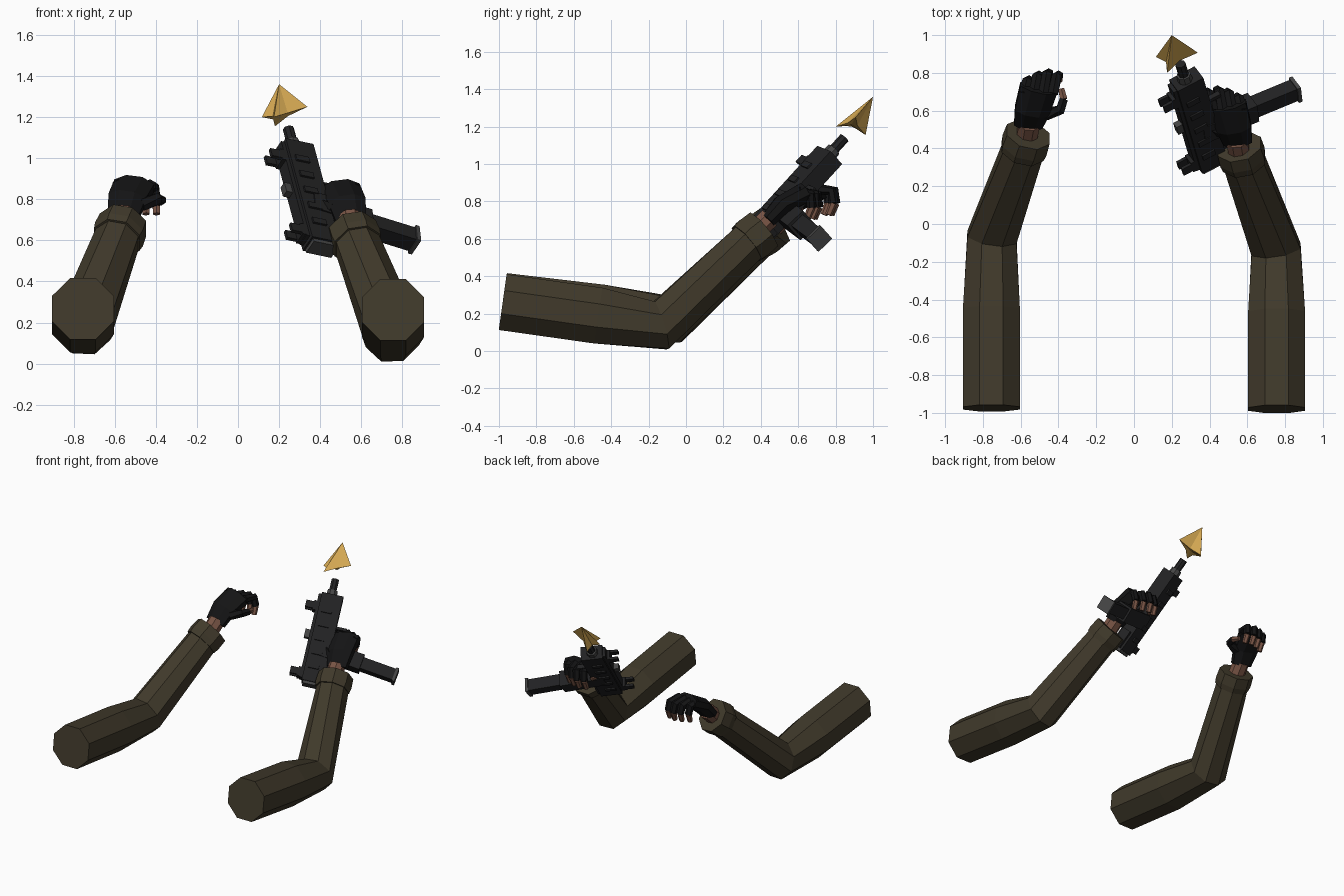
import bpy, bmesh, math
from mathutils import Vector as V

if "Cube" in bpy.data.objects:
    bpy.data.objects.remove(bpy.data.objects["Cube"])


def material(name, rgb):
    m = bpy.data.materials.new(name)
    m.diffuse_color = (*rgb, 1)
    m.use_nodes = True
    m.node_tree.nodes["Principled BSDF"].inputs["Base Color"].default_value = m.diffuse_color
    return m


OLIVE = material("olive cloth", (0.052, 0.042, 0.024))
GLOVE = material("black glove", (0.007, 0.007, 0.0075))
SKIN = material("skin", (0.19, 0.09, 0.06))
METAL = material("dark metal", (0.016, 0.016, 0.017))
GREY = material("worn grey metal", (0.06, 0.06, 0.06))
GOLD = material("flash gold", (0.66, 0.39, 0.085))


def finish(name, bm, mat):
    bmesh.ops.recalc_face_normals(bm, faces=bm.faces)
    me = bpy.data.meshes.new(name)
    bm.to_mesh(me)
    bm.free()
    me.materials.append(mat)
    ob = bpy.data.objects.new(name, me)
    bpy.context.collection.objects.link(ob)
    return ob


def tube(name, pts, radii, mat, sides=8, axis=(1, 0, 0), flat=1.0):
    """Capped faceted tube; rings are mitred at the bends."""
    pts = [V(p) for p in pts]
    bm = bmesh.new()
    rings = []
    for i, p in enumerate(pts):
        n = V((0, 0, 0))
        if i > 0:
            n += (p - pts[i - 1]).normalized()
        if i < len(pts) - 1:
            n += (pts[i + 1] - p).normalized()
        n.normalize()
        u = V(axis)
        u = (u - n * u.dot(n)).normalized()
        v = n.cross(u)
        ring = []
        for k in range(sides):
            a = 2 * math.pi * (k + 0.5) / sides
            ring.append(bm.verts.new(p + radii[i] * (math.cos(a) * u + flat * math.sin(a) * v)))
        rings.append(ring)
    for a, b in zip(rings, rings[1:]):
        for k in range(sides):
            j = (k + 1) % sides
            bm.faces.new((a[k], a[j], b[j], b[k]))
    bm.faces.new(rings[0])
    bm.faces.new(rings[-1])
    return finish(name, bm, mat)


# Sleeves: shoulder, upper arm, elbow, wrist, plus a rolled cuff
def sleeve(side, shoulder, mid, elbow, cuff0, cuff1):
    c0, c1 = V(cuff0), V(cuff1)
    tube(side + "_sleeve", [shoulder, mid, elbow, c0.lerp(c1, 0.3)],
         [0.163, 0.163, 0.142, 0.115], OLIVE)
    tube(side + "_cuff", [c0, c0.lerp(c1, 0.35), c1], [0.124, 0.13, 0.126], OLIVE)


sleeve("left", (-0.755, -0.975, 0.267), (-0.755, -0.45, 0.205),
       (-0.752, -0.07, 0.172), (-0.59, 0.385, 0.605), (-0.56, 0.475, 0.675))
sleeve("right", (0.755, -0.98, 0.262), (0.755, -0.47, 0.19),
       (0.752, -0.135, 0.137), (0.583, 0.325, 0.575), (0.557, 0.41, 0.645))


# Gloved hands with bare fingertips, the right mirrored from the left
def hand(side, place):
    def part(name, pts, radii, mat, **kw):
        tube(side + "_" + name, [place(p) for p in pts], radii, mat, **kw)

    part("wrist", [(-0.57, 0.45, 0.65), (-0.555, 0.535, 0.73)], [0.06, 0.06], SKIN)
    part("palm", [(-0.56, 0.525, 0.715), (-0.54, 0.60, 0.80), (-0.505, 0.72, 0.865)],
         [0.082, 0.1, 0.108], GLOVE, flat=0.55)
    for i in range(4):
        x = -0.585 + 0.052 * i
        y = (-0.025, 0.0, 0.012, 0.0)[i]
        bend = (x + 0.03, 0.787 + y, 0.79)
        part(f"finger_{i + 1}", [(x, 0.69, 0.868), (x + 0.02, 0.78 + y, 0.855), bend],
             [0.03, 0.029, 0.026], GLOVE, sides=6)
        part(f"fingertip_{i + 1}", [bend, (x + 0.033, 0.762 + y, 0.728)],
             [0.022, 0.019], SKIN, sides=6)
    part("thumb", [(-0.47, 0.58, 0.775), (-0.39, 0.605, 0.80), (-0.372, 0.66, 0.795)],
         [0.034, 0.03, 0.025], GLOVE, sides=6)
    part("thumb_tip", [(-0.372, 0.66, 0.795), (-0.385, 0.715, 0.785)],
         [0.022, 0.018], SKIN, sides=6)


hand("left", lambda p: V(p))
hand("right", lambda p: V((-p[0] - 0.01, p[1] - 0.09, p[2] - 0.02)))

# Gun frame: front of the receiver, barrel axis, grip axis, side axis
FRONT = V((0.27, 0.765, 1.05))
D = V((-0.196, 0.66, 0.725)).normalized()
G = V((0.87, 0.458, -0.183))
G = (G - D * G.dot(D)).normalized()
W = D.cross(G)


def at(d, g=0.0, w=0.0):
    return FRONT + D * d + G * g + W * w


def box(name, d, g, w, mat=METAL):
    bm = bmesh.new()
    bmesh.ops.create_cube(bm, size=1)
    for v in bm.verts:
        s = [r[0] + (r[1] - r[0]) * (c + 0.5) for r, c in zip((d, g, w), v.co)]
        v.co = at(*s)
    return finish(name, bm, mat)


box("receiver", (-0.66, 0), (-0.07, 0.085), (-0.052, 0.052))
box("top_cover", (-0.64, -0.01), (-0.09, -0.07), (-0.036, 0.036))
box("rear_plate", (-0.68, -0.66), (-0.06, 0.08), (-0.042, 0.042), GREY)
box("rear_lower_block", (-0.655, -0.52), (0.085, 0.105), (-0.035, 0.035))
box("cocking_knob", (-0.34, -0.28), (-0.125, -0.09), (-0.02, 0.02), GREY)
for s in (-1, 1):
    side = "near" if s < 0 else "far"
    for i in range(5):
        d = -0.11 - 0.105 * i
        box(f"{side}_rib_{i + 1}", (d - 0.035, d), (-0.045, 0.03),
            tuple(sorted((s * 0.05, s * 0.062))))
    for label, d in (("front", -0.1), ("rear", -0.6)):
        box(f"{side}_{label}_sight", (d - 0.025, d + 0.025), (-0.165, -0.085),
            tuple(sorted((s * 0.018, s * 0.036))))
for label, d in (("front", -0.1), ("rear", -0.6)):
    box(label + "_sight_base", (d - 0.035, d + 0.035), (-0.11, -0.085), (-0.036, 0.036))

# Barrel
tube("barrel_nut", [at(-0.01), at(0.04)], [0.042, 0.038], GREY, axis=G)
tube("barrel", [at(0.03), at(0.125)], [0.028, 0.028], METAL, axis=G)

# Pistol grip, magazine and trigger guard
GRIP, END = at(-0.40), V((0.865, 0.715, 0.60))
tube("grip", [GRIP, GRIP.lerp(END, 0.55)], [0.082, 0.082], METAL, 4, W, 1.0)
tube("magazine", [GRIP.lerp(END, 0.5), GRIP.lerp(END, 0.97)], [0.06, 0.06], METAL, 4, W, 1.0)
tube("magazine_base", [GRIP.lerp(END, 0.965), END], [0.072, 0.072], GREY, 4, W, 1.0)
box("trigger_guard_front", (-0.235, -0.215), (0.085, 0.16), (-0.015, 0.015))
box("trigger_guard_bottom", (-0.36, -0.215), (0.145, 0.16), (-0.015, 0.015))

# Muzzle flash: four-pointed star pyramid
bm = bmesh.new()
tips = [V(p) for p in ((0.116, 0.885, 1.20), (0.175, 0.80, 1.20),
                       (0.338, 0.907, 1.25), (0.18, 0.96, 1.155))]
base = V((0.215, 0.885, 1.21))
star = []
for a, b in zip(tips, tips[1:] + tips[:1]):
    star += [bm.verts.new(a), bm.verts.new(base.lerp((a + b) / 2, 0.65))]
apex, back = bm.verts.new((0.2, 1.0, 1.36)), bm.verts.new(base)
for k in range(8):
    a, b = star[k], star[(k + 1) % 8]
    bm.faces.new((a, b, apex))
    bm.faces.new((b, a, back))
finish("muzzle_flash", bm, GOLD)
